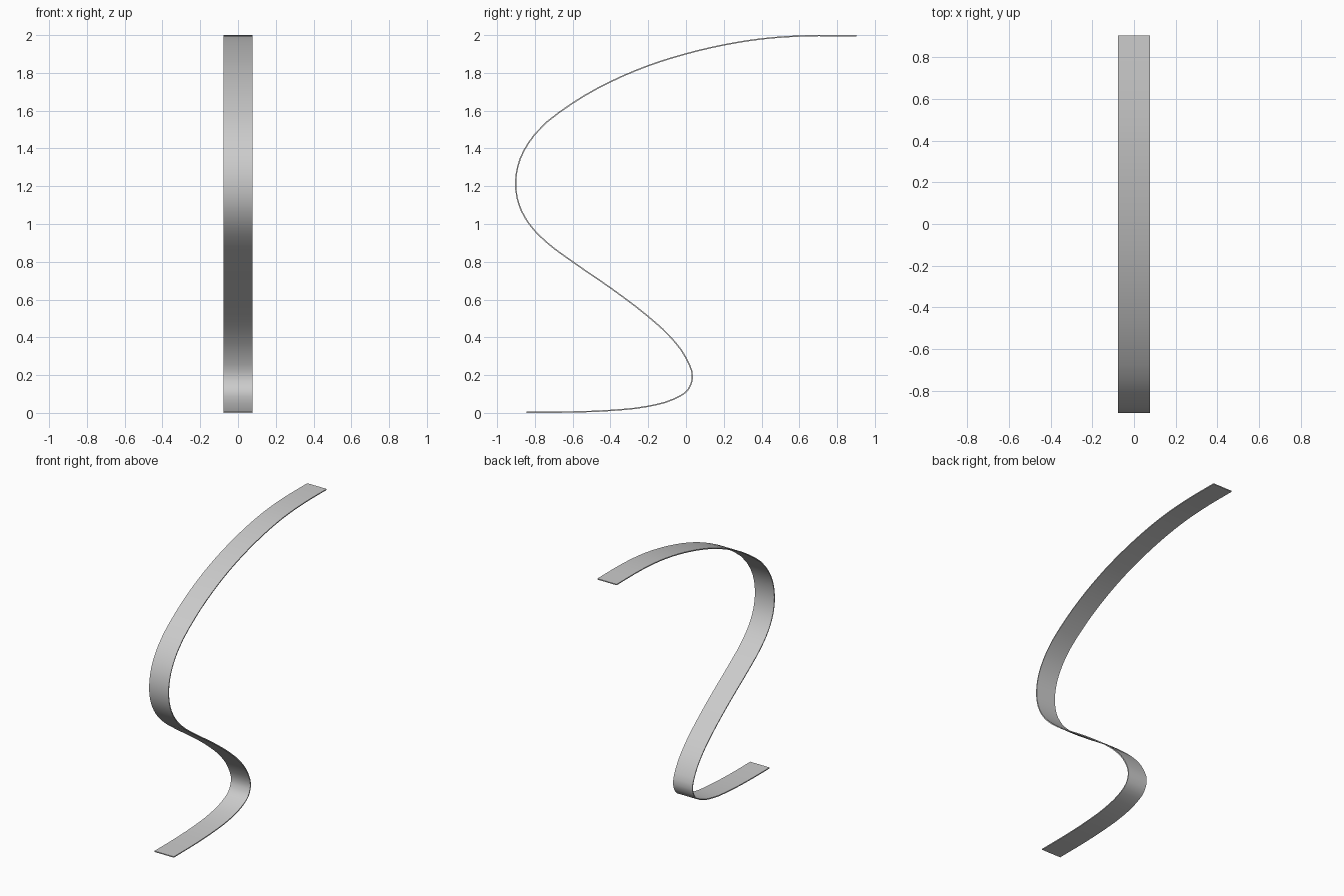
import bpy
import bmesh
from mathutils import Vector
from mathutils.geometry import interpolate_bezier

WIDTH = 0.155
THICKNESS = 0.007
STEPS = 3

cube = bpy.data.objects.get("Cube")
if cube:
    bpy.data.objects.remove(cube, do_unlink=True)

# Side profile of the ribbon centreline as (y, z)
profile = [
    (-0.845, 0.004), (-0.6, 0.005), (-0.4, 0.013), (-0.2, 0.035),
    (-0.07, 0.071), (0.01, 0.122), (0.034, 0.185), (0.0, 0.291),
    (-0.09, 0.41), (-0.2, 0.51), (-0.4, 0.662), (-0.6, 0.8),
    (-0.74, 0.905), (-0.83, 1.0), (-0.885, 1.105), (-0.902, 1.22),
    (-0.878, 1.345), (-0.8, 1.475), (-0.6, 1.64), (-0.4, 1.753),
    (-0.2, 1.838), (0.0, 1.901), (0.2, 1.948), (0.4, 1.98),
    (0.6, 1.995), (0.903, 1.9965),
]
knots = [Vector((0, y, z)) for y, z in profile]

# Smooth tangents, level at both ends
tangents = [Vector((0, 1, 0))]
for a, b, c in zip(knots, knots[1:], knots[2:]):
    d1, d2 = b - a, c - b
    tangents.append((d1.normalized() * d2.length + d2.normalized() * d1.length).normalized())
tangents.append(Vector((0, 1, 0)))

path = [knots[0]]
for a, b, ta, tb in zip(knots, knots[1:], tangents, tangents[1:]):
    reach = (b - a).length / 3
    path += interpolate_bezier(a, a + ta * reach, b - tb * reach, b, STEPS + 1)[1:]

# Ribbon sheet swept across x
bm = bmesh.new()
half = Vector((WIDTH / 2, 0, 0))
rows = [(bm.verts.new(p - half), bm.verts.new(p + half)) for p in path]
for (a, b), (c, d) in zip(rows, rows[1:]):
    bm.faces.new((a, b, d, c))
mesh = bpy.data.meshes.new("ribbon")
bm.to_mesh(mesh)
bm.free()
ribbon = bpy.data.objects.new("ribbon", mesh)
bpy.context.collection.objects.link(ribbon)

# Thin solid body
solid = ribbon.modifiers.new("thickness", "SOLIDIFY")
solid.thickness = THICKNESS
solid.offset = 0

# Plain grey
grey = bpy.data.materials.new("light grey")
grey.use_nodes = True
colour = (0.6, 0.6, 0.6, 1)
grey.diffuse_color = colour
grey.node_tree.nodes["Principled BSDF"].inputs["Base Color"].default_value = colour
mesh.materials.append(grey)

bpy.context.view_layer.objects.active = ribbon
ribbon.select_set(True)
bpy.ops.object.modifier_apply(modifier=solid.name)
bpy.ops.object.shade_smooth_by_angle(angle=0.6)
